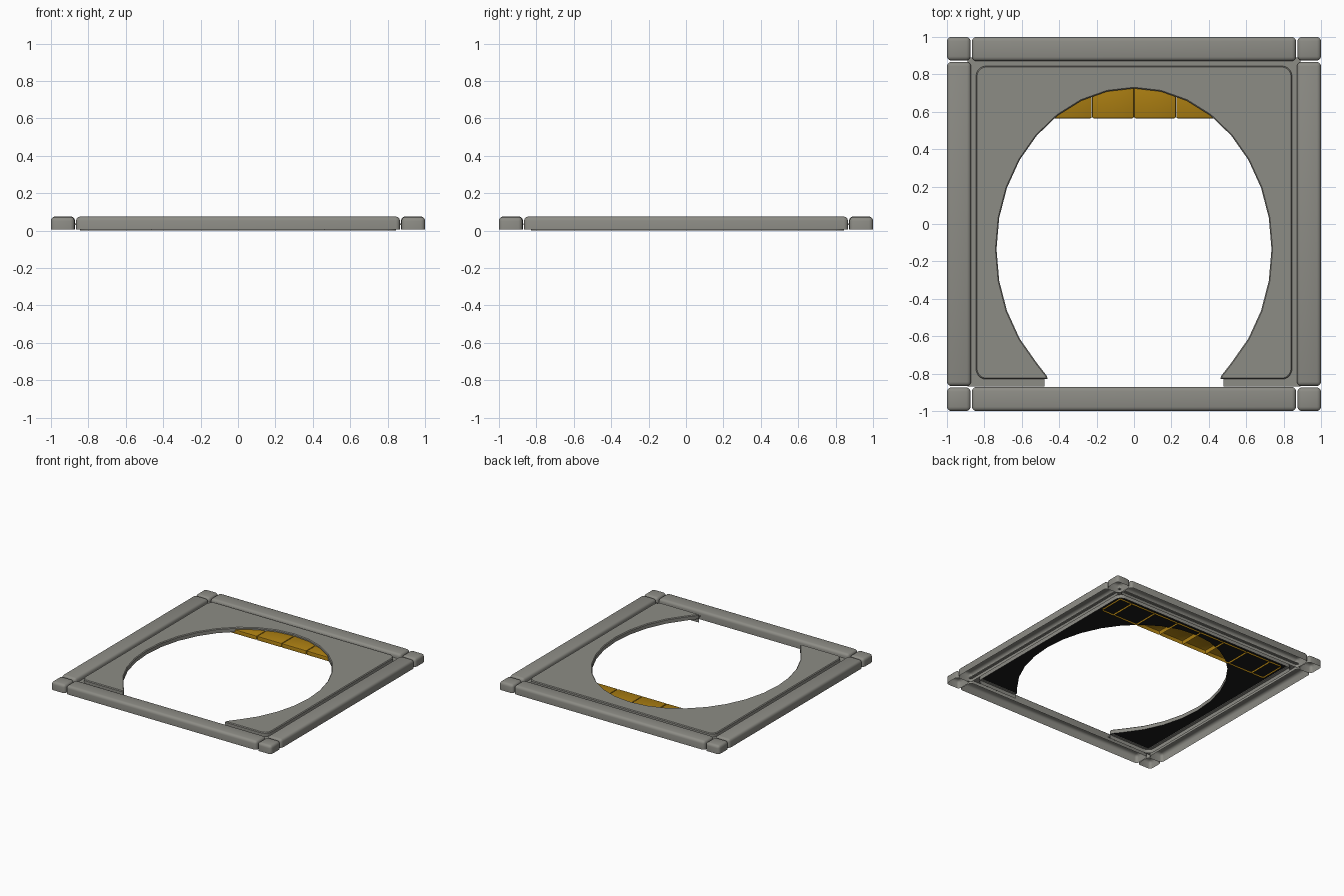
import bpy, bmesh, math

if "Cube" in bpy.data.objects:
    bpy.data.objects.remove(bpy.data.objects["Cube"])


def material(name, rgb):
    m = bpy.data.materials.new(name)
    m.diffuse_color = (*rgb, 1)
    m.use_nodes = True
    m.node_tree.nodes["Principled BSDF"].inputs["Base Color"].default_value = m.diffuse_color
    return m


STONE = material("stone grey", (0.265, 0.262, 0.235))
GOLD = material("ochre tile", (0.41, 0.21, 0.006))
DARK = material("dark underside", (0.011, 0.011, 0.011))


def finish(bm, name, mats, smooth=True):
    me = bpy.data.meshes.new(name)
    bm.to_mesh(me)
    bm.free()
    ob = bpy.data.objects.new(name, me)
    bpy.context.collection.objects.link(ob)
    for m in mats:
        me.materials.append(m)
    if smooth:
        bpy.context.view_layer.objects.active = ob
        ob.select_set(True)
        bpy.ops.object.shade_smooth_by_angle(angle=math.radians(35))
        ob.select_set(False)
    return ob


def block(name, x, y, z, mat, bevel=0.0, segs=3, hollow=True):
    """Box between the given limits, rounded on all but the bottom rim."""
    bm = bmesh.new()
    bmesh.ops.create_cube(bm, size=1)
    for v in bm.verts:
        for i, (a, b) in enumerate((x, y, z)):
            v.co[i] = a if v.co[i] < 0 else b
    if bevel:
        edges = [e for e in bm.edges if max(v.co.z for v in e.verts) > z[1] - 1e-4]
        bmesh.ops.bevel(bm, geom=edges, offset=bevel, segments=segs,
                        profile=0.5, affect='EDGES')
    if hollow:
        bm.faces.ensure_lookup_table()
        low = [f for f in bm.faces if all(v.co.z < z[0] + 1e-4 for v in f.verts)]
        bmesh.ops.delete(bm, geom=low, context='FACES_ONLY')
    return finish(bm, name, [mat])


# outer frame: four beams and four corner blocks, open underneath
IN, Z = 0.871, (0.006, 0.075)
for s, fb, lr in ((-1, "front", "left"), (1, "back", "right")):
    span = tuple(sorted((s * IN, s)))
    block(fb + "_beam", (-0.866, 0.866), span, Z, STONE, 0.022)
    block(lr + "_beam", span, (-0.866, 0.866), Z, STONE, 0.022)
    for t, side in ((-1, "left"), (1, "right")):
        block(f"{fb}_{side}_corner", tuple(sorted((t * 0.874, t))),
              tuple(sorted((s * 0.874, s))), (0.006, 0.073), STONE, 0.022)

# low ledge between the beams and the panel, left open at the front
LZ = (0.030, 0.038)
block("back_ledge", (-0.89, 0.89), (0.82, 0.89), LZ, STONE, hollow=False)
for t, side in ((-1, "left"), (1, "right")):
    block(side + "_ledge", tuple(sorted((t * 0.82, t * 0.89))),
          (-0.87, 0.82), LZ, STONE, hollow=False)
    block(side + "_front_ledge", tuple(sorted((t * 0.478, t * 0.82))),
          (-0.87, -0.81), LZ, STONE, hollow=False)


# panel outline: rounded square with a 32-sided oval opening that breaks the front edge
def rounded_side(r=0.055, x=0.845, y0=-0.83, y1=0.845):
    pts = []
    for cx, cy, start in ((x - r, y0 + r, -90), (x - r, y1 - r, 0)):
        for i in range(6):
            a = math.radians(start + 18 * i)
            pts.append((cx + r * math.cos(a), cy + r * math.sin(a)))
    return pts


right = rounded_side()
left = [(-x, y) for x, y in reversed(right)]
oval = [(0.735 * math.sin(math.radians(11.25 * k)),
         -0.135 + 0.86 * math.cos(math.radians(11.25 * k))) for k in range(-12, 13)]
outline = ([(0.462, -0.83)] + right + left + [(-0.462, -0.83), (-0.466, -0.812)]
           + oval + [(0.466, -0.812)])

bm = bmesh.new()
face = bm.faces.new([bm.verts.new((x, y, 0.035)) for x, y in outline])
top = bmesh.ops.extrude_face_region(bm, geom=[face], use_keep_orig=True)["geom"]
for v in top:
    if isinstance(v, bmesh.types.BMVert):
        v.co.z = 0.07
bmesh.ops.recalc_face_normals(bm, faces=bm.faces)
rim = [e for e in bm.edges if all(v.co.z > 0.06 for v in e.verts)]
bmesh.ops.bevel(bm, geom=rim, offset=0.006, segments=1, affect='EDGES')
for f in bm.faces:
    f.material_index = 1 if f.normal.z < -0.5 else 0
finish(bm, "arched_panel", [STONE, DARK])

# thin skirt carrying the panel edge down to the ground
path = [(0.462, -0.83)] + right + left + [(-0.462, -0.83)]
bm = bmesh.new()
rows = [[bm.verts.new((x, y, z)) for x, y in path] for z in (0.0, 0.04)]
for i in range(len(path) - 1):
    bm.faces.new((rows[0][i], rows[0][i + 1], rows[1][i + 1], rows[1][i]))
finish(bm, "panel_skirt", [STONE])

# row of ochre tiles behind the top of the opening
cuts = [-0.79, -0.675, -0.45, -0.225, 0, 0.225, 0.45, 0.675, 0.79]
for i, (a, b) in enumerate(zip(cuts, cuts[1:])):
    block(f"tile_{i + 1}", (a + 0.001, b - 0.001), (0.565, 0.78),
          (0.022, 0.054), GOLD, 0.008, 2)
